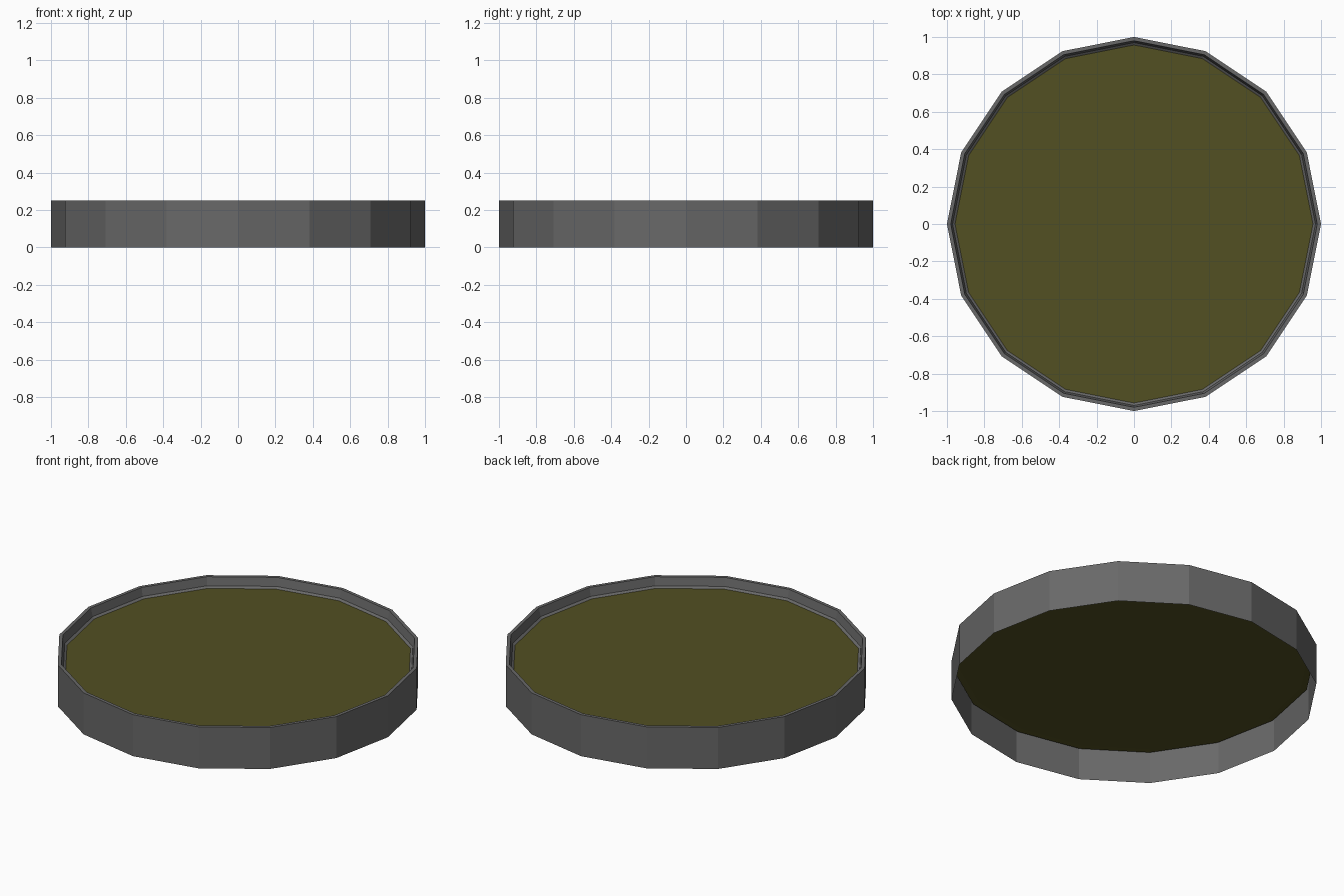
import bpy, bmesh, math

if "Cube" in bpy.data.objects:
    bpy.data.objects.remove(bpy.data.objects["Cube"])

SIDES = 16

def material(name, colour):
    m = bpy.data.materials.new(name)
    m.diffuse_color = (*colour, 1)
    m.use_nodes = True
    m.node_tree.nodes["Principled BSDF"].inputs["Base Color"].default_value = m.diffuse_color
    return m

def lathe(name, profile, mat, cap=False):
    """Spin (radius, z) points into a faceted ring, optionally capped at the end."""
    bm = bmesh.new()
    rings = [[bm.verts.new((r * math.cos(2 * math.pi * i / SIDES),
                            r * math.sin(2 * math.pi * i / SIDES), z))
              for i in range(SIDES)] for r, z in profile]
    for a, b in zip(rings, rings[1:]):
        for i in range(SIDES):
            j = (i + 1) % SIDES
            bm.faces.new((a[i], a[j], b[j], b[i]))
    if cap:
        bm.faces.new(rings[-1])
    me = bpy.data.meshes.new(name)
    bm.to_mesh(me)
    bm.free()
    me.materials.append(mat)
    ob = bpy.data.objects.new(name, me)
    bpy.context.collection.objects.link(ob)
    return ob

grey = material("dark grey metal", (0.14, 0.14, 0.14))
olive = material("olive surface", (0.085, 0.08, 0.016))

# Open-bottomed wall with a thin rim and an inner lip
lathe("rim_wall", [(1, 0), (1, 0.25), (0.98, 0.25), (0.97, 0.2), (0.957, 0.19)], grey)
# Recessed floor panel, hollow underneath
lathe("floor_panel", [(0.99, 0.187), (0.957, 0.19)], olive, cap=True)
